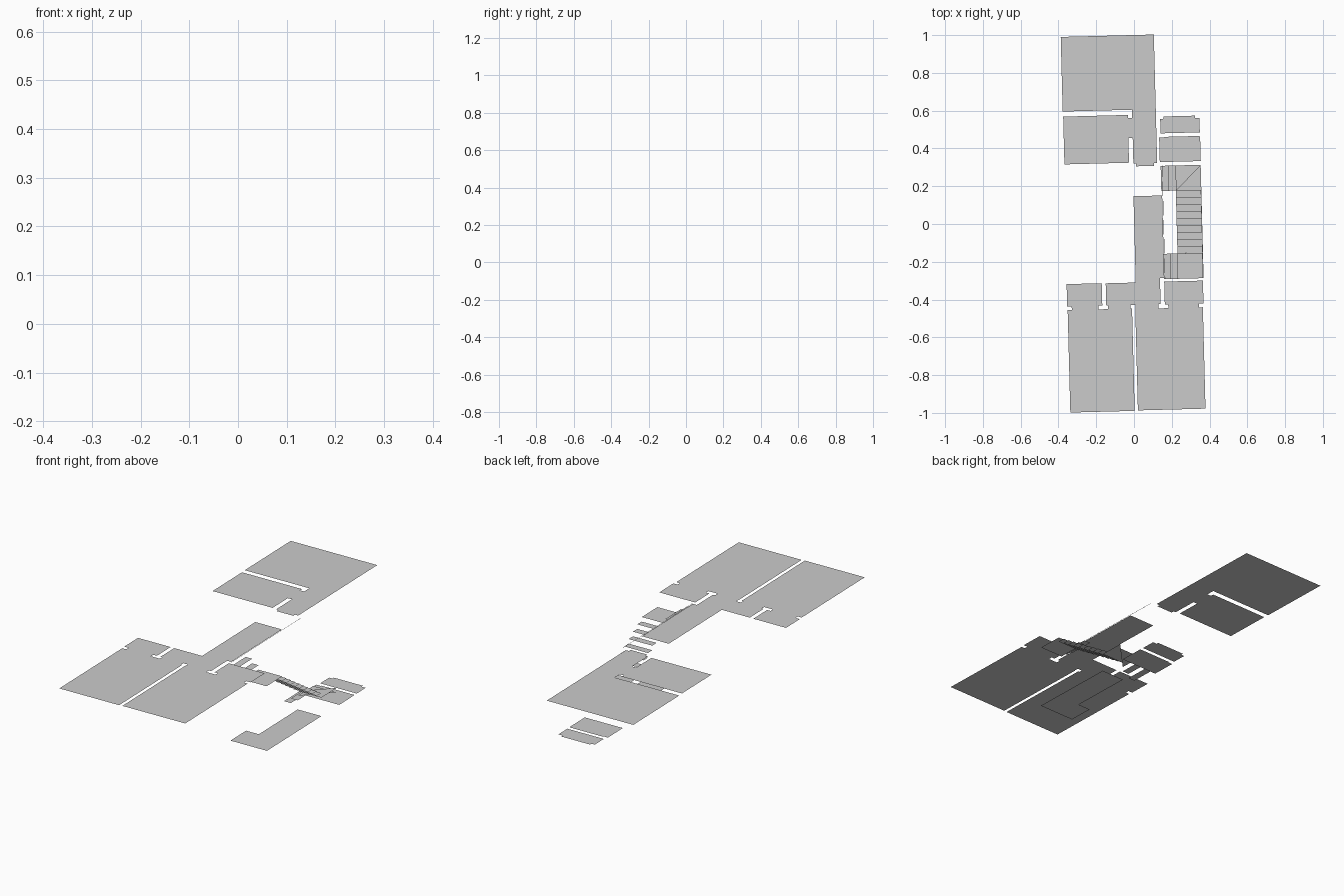
import bpy
import bmesh
from mathutils import Matrix

if "Cube" in bpy.data.objects:
    bpy.data.objects.remove(bpy.data.objects["Cube"])

TURN = Matrix.Rotation(0.026, 4, 'Z')   # whole plan is turned slightly
TOP = 0.41
RISE = TOP / 17


def sheet(name, z, *polys):
    """Flat floor piece made of one or more polygons at height z."""
    bm = bmesh.new()
    for poly in polys:
        bm.faces.new([bm.verts.new(TURN @ Matrix.Translation((x, y, z)).translation)
                      for x, y in poly])
    mesh = bpy.data.meshes.new(name)
    bm.to_mesh(mesh)
    bm.free()
    obj = bpy.data.objects.new(name, mesh)
    bpy.context.collection.objects.link(obj)
    return obj


def rect(x0, x1, y0, y1):
    return [(x0, y0), (x1, y0), (x1, y1), (x0, y1)]


# Upper floor, back rooms
sheet("back_bedroom_floor", TOP, rect(-.362, .131, .605, 1.0))
sheet("back_hall_floor", TOP, rect(.005, .131, .32, .605),
      rect(.018, .113, .305, .32))
sheet("back_small_room_floor", TOP, rect(-.36, -.018, .325, .578),
      rect(-.018, .005, .456, .561))

# Upper floor, front rooms with their doorways
sheet("left_bedroom_floor", TOP, rect(-.363, -.022, -.989, -.447))
sheet("left_closet_floor", TOP, rect(-.365, -.179, -.427, -.309),
      rect(-.341, -.199, -.447, -.427))
sheet("right_bedroom_floor", TOP, rect(-.005, .353, -.987, -.45))
sheet("right_closet_floor", TOP, rect(.152, .357, -.43, -.309),
      rect(.170, .333, -.45, -.43))
sheet("front_hall_floor", TOP, rect(-.158, .130, -.428, -.31),
      rect(-.149, -.029, -.447, -.428), rect(-.003, .118, -.45, -.428))
sheet("corridor_floor", TOP, rect(.001, .153, -.29, .147),
      rect(.001, .130, -.31, -.29))
sheet("stairwell_edge", TOP, rect(.156, .158, -.296, .306))

# Lower floor: two closets and the space under the stairs
sheet("lower_back_closet_floor", 0, rect(.153, .361, .476, .553),
      rect(.172, .337, .553, .565))
sheet("lower_front_closet_floor", 0, rect(.145, .362, .324, .453),
      rect(.172, .360, .453, .457))
sheet("under_stair_floor", 0, rect(.153, .361, -.296, -.162),
      rect(.226, .361, -.162, .172))

# Stairs: two start treads, two winders, straight flight, landing, two end treads
for i in range(2):
    sheet(f"start_tread_{i + 1}", RISE * (i + 1),
          rect(.149 + .039 * i, .188 + .039 * i, .171, .304))
sheet("winder_tread_1", RISE * 3, [(.227, .172), (.361, .304), (.227, .304)])
sheet("winder_tread_2", RISE * 4, [(.227, .172), (.361, .172), (.361, .304)])
for i in range(9):
    y = .172 - .0371 * i
    sheet(f"flight_tread_{i + 1}", RISE * (5 + i), rect(.226, .360, y - .0371, y))
sheet("stair_landing", RISE * 14, rect(.223, .359, -.296, -.162))
for i in range(2):
    x = .225 - .037 * i
    sheet(f"end_tread_{i + 1}", RISE * (15 + i), rect(x - .037, x, -.296, -.162))
